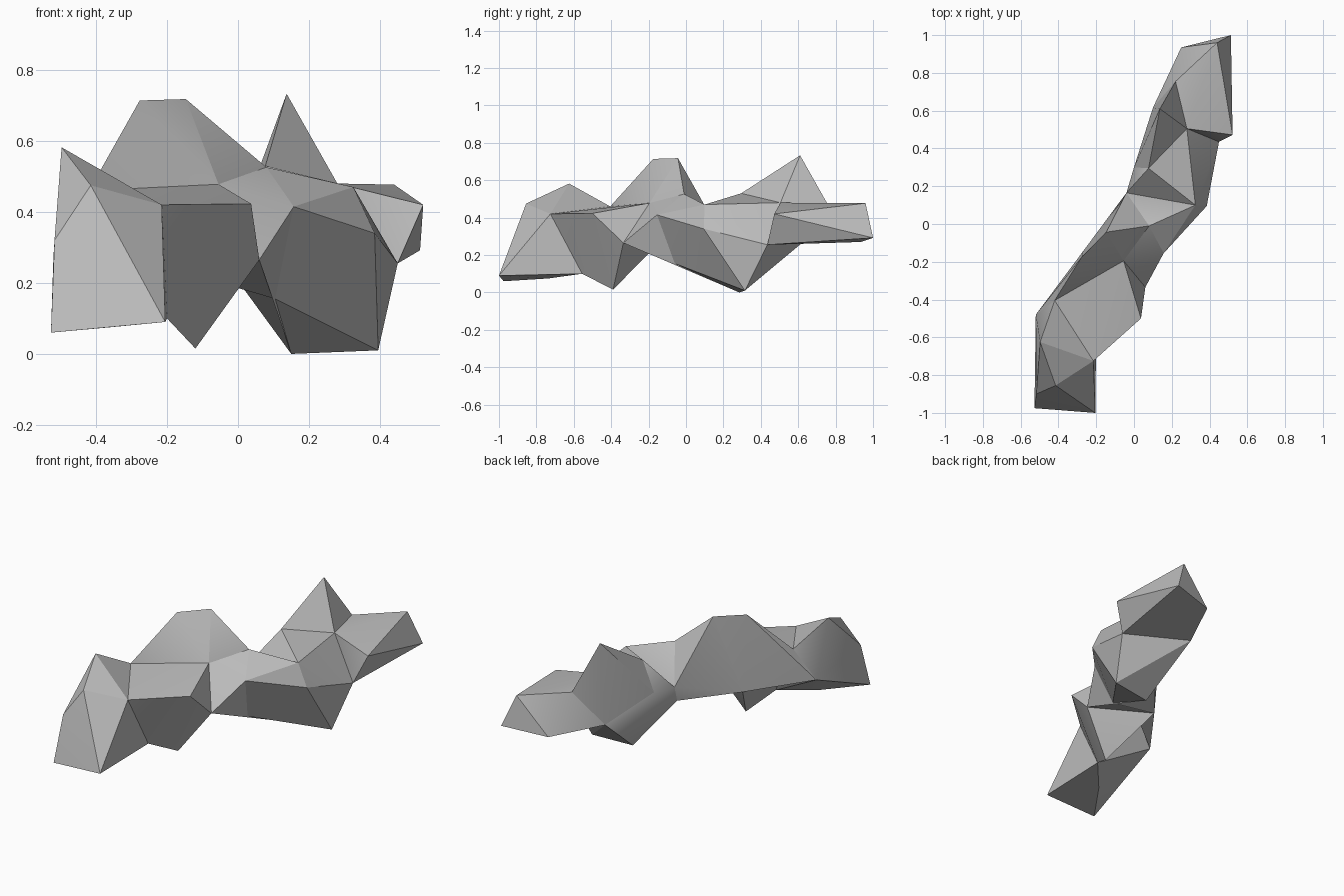
import bpy
import bmesh
from mathutils import Vector
from math import radians

default_cube = bpy.data.objects.get("Cube")
if default_cube:
    bpy.data.objects.remove(default_cube, do_unlink=True)

stone = bpy.data.materials.new("grey_stone")
stone.use_nodes = True
stone_colour = (0.5, 0.5, 0.5, 1)
stone.diffuse_color = stone_colour
stone.node_tree.nodes["Principled BSDF"].inputs["Base Color"].default_value = stone_colour

# Corners of the front boulder
toe = dict(
    toe_left=(-.205, -1, .09), toe_right=(-.527, -.975, .06),
    toe_brow=(-.517, -.9, .32), toe_crown=(-.415, -.855, .475),
    toe_peak=(-.497, -.625, .582), toe_belly=(-.36, -.735, .075),
    toe_heel=(-.2, -.555, .1), toe_flank=(-.52, -.48, .275),
)

# Corners of the flat ledge behind it
ledge = dict(
    ledge_back=(-.42, -.405, .46), ledge_front=(-.215, -.725, .42),
    ledge_tip=(.037, -.5, .423), ledge_top=(-.055, -.195, .478),
    ledge_notch=(.06, -.335, .265), ledge_foot=(-.12, -.39, .015),
)

# Corners of the tall crag in the middle
crag = dict(
    crag_peak_front=(-.277, -.175, .714), crag_peak_back=(-.147, -.043, .718),
    crag_shoulder=(.08, -.01, .526), crag_spur=(.157, -.155, .415),
    crag_flank=(-.27, -.145, .264), crag_belly=(.105, -.06, .155),
)

# Corners of the low saddle
saddle = dict(
    saddle_right=(-.04, .165, .35), saddle_under=(-.04, .14, .26),
    saddle_left=(.325, .1, .47), saddle_edge=(.385, .095, .34),
    saddle_foot_right=(.15, .285, .0), saddle_foot_left=(.395, .315, .01),
    saddle_side=(0, .3, .36),
)

# Corners of the spire and the tail block
tail = dict(
    spire_step=(.077, .295, .53), spire_tip=(.137, .61, .733),
    spire_base=(.28, .505, .48), spire_back=(.22, .755, .476),
    tail_side=(.1, .615, .26), tail_low=(.45, .435, .255),
    tail_high=(.522, .472, .42), tail_end_right=(.25, .935, .27),
    tail_end_left=(.513, 1, .292), tail_end_top=(.44, .96, .477),
)

corners = {**toe, **ledge, **crag, **saddle, **tail}


def make_rock(name, corner_names):
    """Wrap a faceted rock around the named corners."""
    bm = bmesh.new()
    for corner in corner_names.split():
        bm.verts.new(Vector(corners[corner]))
    hull = bmesh.ops.convex_hull(bm, input=list(bm.verts))
    spare = {g for key in ("geom_interior", "geom_unused") for g in hull[key]
             if isinstance(g, bmesh.types.BMVert)}
    bmesh.ops.delete(bm, geom=list(spare), context="VERTS")
    bmesh.ops.recalc_face_normals(bm, faces=list(bm.faces))
    mesh = bpy.data.meshes.new(name)
    bm.to_mesh(mesh)
    bm.free()
    mesh.materials.append(stone)
    rock = bpy.data.objects.new(name, mesh)
    bpy.context.collection.objects.link(rock)
    bpy.ops.object.select_all(action="DESELECT")
    rock.select_set(True)
    bpy.context.view_layer.objects.active = rock
    bpy.ops.object.shade_smooth_by_angle(angle=radians(30))


# Neighbouring rocks share corners, so the ridge reads as one solid
make_rock("front_boulder", " ".join(toe) + " ledge_back ledge_front")
make_rock("flat_ledge", " ".join(ledge) + " toe_heel crag_flank")
make_rock("crag_front", "ledge_back ledge_top toe_flank crag_peak_front "
          "crag_peak_back crag_flank")
make_rock("crag_back", "ledge_top crag_peak_back crag_shoulder crag_flank "
          "crag_belly saddle_right saddle_under")
make_rock("crag_buttress", "ledge_top ledge_notch crag_shoulder crag_spur "
          "crag_flank crag_belly")
make_rock("spur_foot", "ledge_notch crag_spur crag_belly saddle_foot_right")
make_rock("saddle_front", "crag_shoulder crag_spur crag_belly saddle_right "
          "saddle_under saddle_left saddle_edge "
          "saddle_foot_right saddle_foot_left")
make_rock("saddle_back", " ".join(saddle) + " spire_step spire_base "
          "tail_side tail_low")
make_rock("spire", "spire_step spire_tip spire_base spire_back "
          "tail_side saddle_side")
make_rock("tail_block", "spire_base spire_back tail_side tail_low tail_high "
          "tail_end_right tail_end_left tail_end_top")
